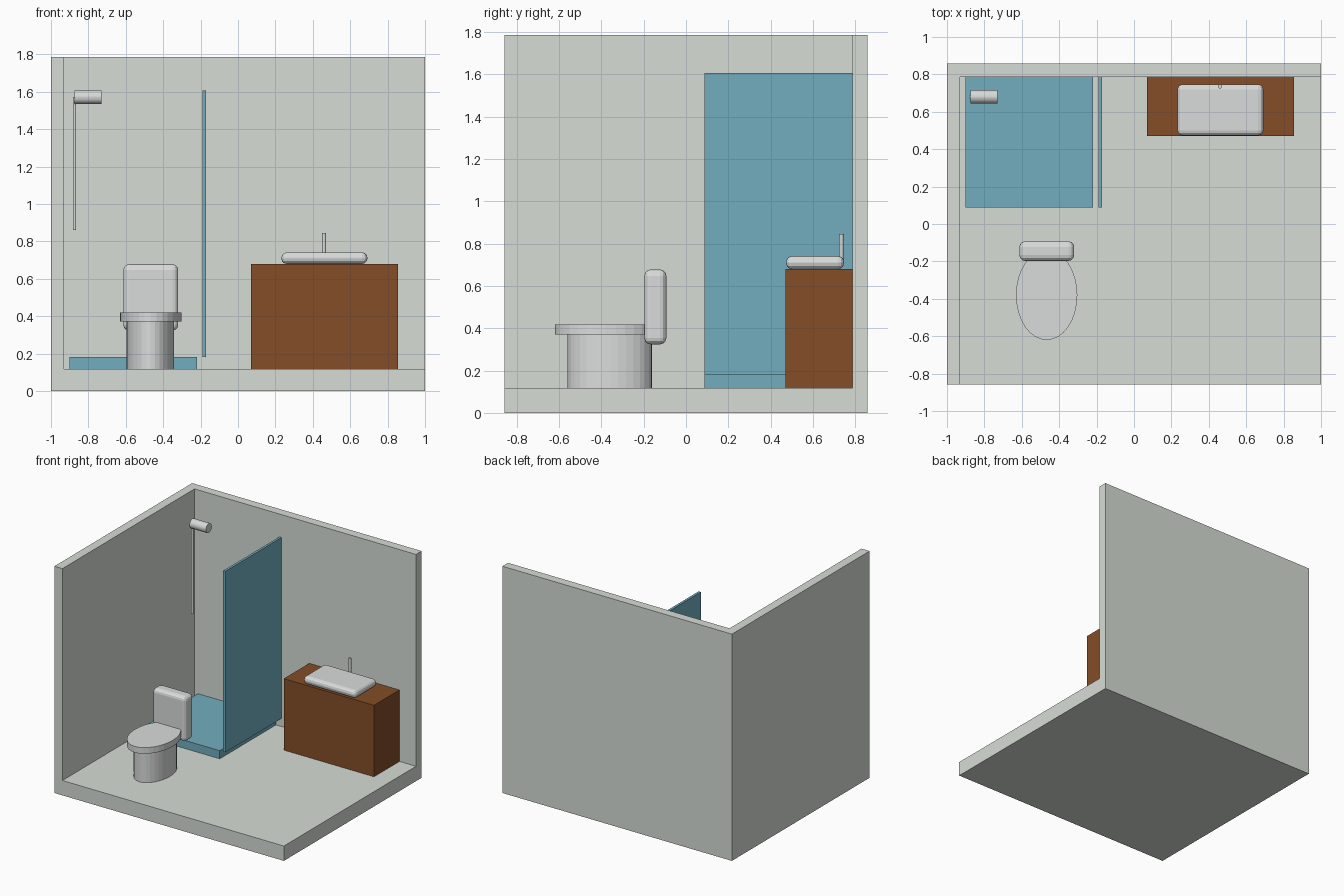
import bpy, math

if "Cube" in bpy.data.objects:
    bpy.data.objects.remove(bpy.data.objects["Cube"])


def material(name, rgb):
    m = bpy.data.materials.new(name)
    m.diffuse_color = (*rgb, 1)
    m.use_nodes = True
    m.node_tree.nodes["Principled BSDF"].inputs["Base Color"].default_value = m.diffuse_color
    return m


PLASTER = material("pale_plaster", (0.68, 0.72, 0.67))
CERAMIC = material("ceramic", (0.70, 0.72, 0.71))
METAL = material("metal", (0.68, 0.70, 0.70))
GLASS = material("blue_glass", (0.17, 0.42, 0.52))
WOOD = material("brown_wood", (0.23, 0.075, 0.02))


def box(name, lo, hi, mat, bevel=0, segments=3):
    """Box between two corners, optionally with rounded edges."""
    bpy.ops.mesh.primitive_cube_add(
        size=1, location=[(a + b) / 2 for a, b in zip(lo, hi)])
    ob = bpy.context.object
    ob.name = name
    ob.scale = [b - a for a, b in zip(lo, hi)]
    bpy.ops.object.transform_apply(location=False, rotation=False, scale=True)
    ob.data.materials.append(mat)
    if bevel:
        mod = ob.modifiers.new("round_edges", 'BEVEL')
        mod.width, mod.segments = bevel, segments
    return ob


def cylinder(name, centre, rx, ry, depth, mat, sides=32, along_x=False):
    """Elliptical cylinder, upright or lying along x."""
    bpy.ops.mesh.primitive_cylinder_add(
        vertices=sides, radius=1, depth=depth, location=centre,
        rotation=(0, math.pi / 2 if along_x else 0, 0))
    ob = bpy.context.object
    ob.name = name
    ob.scale = (rx, ry, 1)
    bpy.ops.object.transform_apply(location=False, rotation=True, scale=True)
    ob.data.materials.append(mat)
    return ob


# Room shell
box("floor", (-1, -0.857, 0), (1, 0.857, 0.117), PLASTER)
box("left_wall", (-1, -0.857, 0.117), (-0.93, 0.857, 1.786), PLASTER)
box("back_wall", (-0.93, 0.787, 0.117), (1, 0.857, 1.786), PLASTER)

# Shower
box("shower_tray", (-0.9, 0.087, 0.117), (-0.22, 0.787, 0.181), GLASS)
box("shower_screen", (-0.19, 0.087, 0.181), (-0.171, 0.787, 1.607), GLASS)
cylinder("shower_pipe", (-0.874, 0.68, 1.216), 0.009, 0.009, 0.712, METAL, 12)
cylinder("shower_head", (-0.802, 0.68, 1.571), 0.037, 0.037, 0.143, METAL,
         along_x=True)

# Vanity with basin and tap
box("vanity_cabinet", (0.07, 0.47, 0.117), (0.856, 0.787, 0.68), WOOD)
box("basin", (0.232, 0.473, 0.68), (0.692, 0.747, 0.741), CERAMIC, 0.028)
cylinder("tap", (0.46, 0.735, 0.785), 0.011, 0.011, 0.12, METAL, 12)

# Toilet
cylinder("toilet_bowl", (-0.468, -0.36, 0.244), 0.127, 0.2, 0.254, CERAMIC)
cylinder("toilet_seat", (-0.467, -0.38, 0.395), 0.164, 0.24, 0.048, CERAMIC)
box("toilet_tank", (-0.613, -0.197, 0.324), (-0.32, -0.093, 0.678), CERAMIC,
    0.03)
